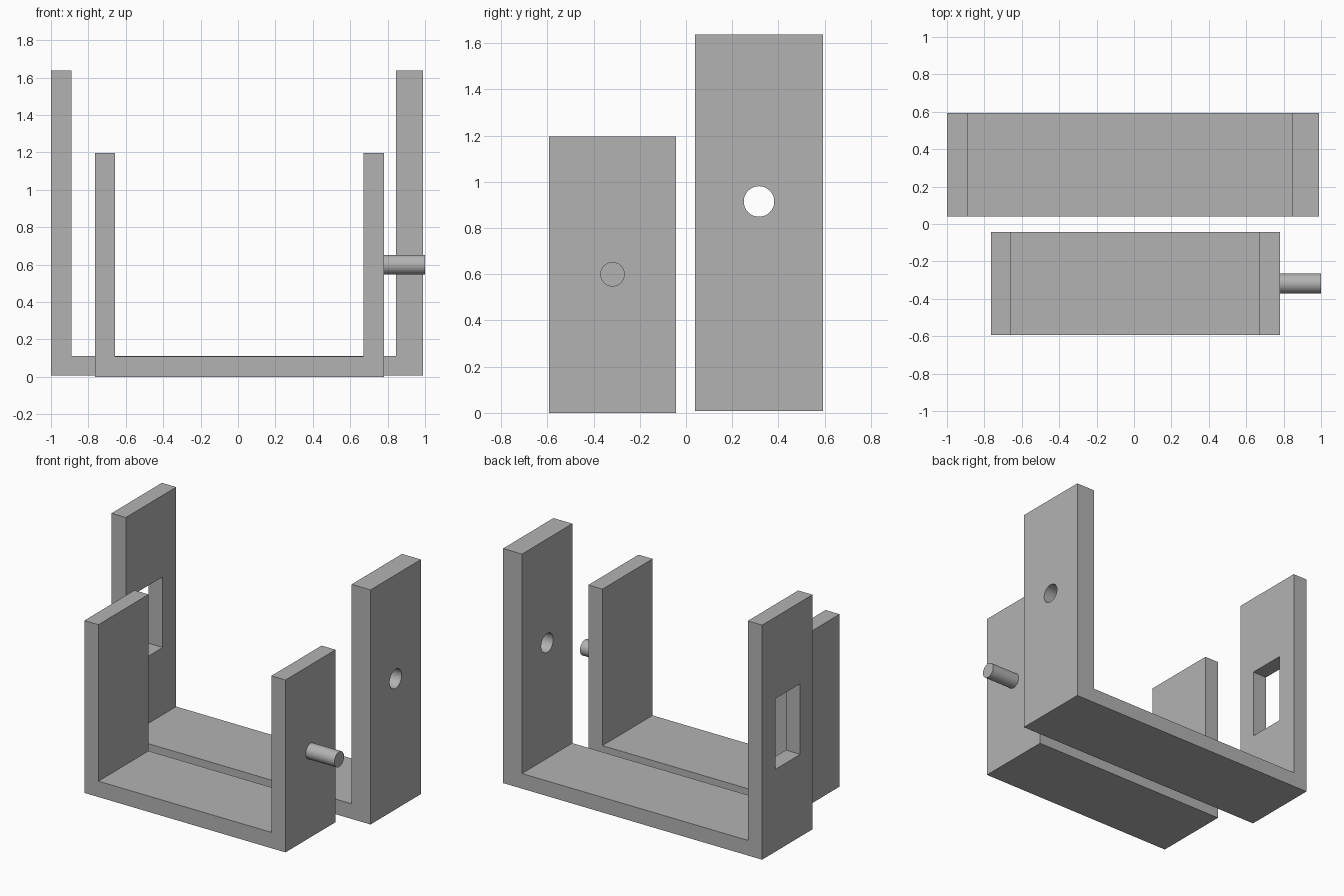
import bpy, bmesh, math
from mathutils import Matrix

if "Cube" in bpy.data.objects:
    bpy.data.objects.remove(bpy.data.objects["Cube"], do_unlink=True)

GREY = (0.45, 0.45, 0.45, 1)
grey = bpy.data.materials.new("plain grey")
grey.use_nodes = True
grey.diffuse_color = GREY
grey.node_tree.nodes["Principled BSDF"].inputs["Base Color"].default_value = GREY


def add_object(name, bm):
    bmesh.ops.recalc_face_normals(bm, faces=bm.faces)
    mesh = bpy.data.meshes.new(name)
    bm.to_mesh(mesh)
    bm.free()
    mesh.materials.append(grey)
    obj = bpy.data.objects.new(name, mesh)
    bpy.context.collection.objects.link(obj)
    return obj


def u_bracket(name, x_outer, x_inner, y_range, z_bottom, z_floor, z_top):
    """U-shaped profile in XZ, extruded along Y."""
    (xa, xd), (xb, xc), (y0, y1) = x_outer, x_inner, y_range
    profile = [(xa, z_bottom), (xd, z_bottom), (xd, z_top), (xc, z_top),
               (xc, z_floor), (xb, z_floor), (xb, z_top), (xa, z_top)]
    bm = bmesh.new()
    face = bm.faces.new([bm.verts.new((x, y0, z)) for x, z in profile])
    side = bmesh.ops.extrude_face_region(bm, geom=[face])["geom"]
    verts = [v for v in side if isinstance(v, bmesh.types.BMVert)]
    bmesh.ops.translate(bm, verts=verts, vec=(0, y1 - y0, 0))
    return add_object(name, bm)


def x_cylinder(name, x0, x1, y, z, radius):
    bm = bmesh.new()
    place = Matrix.Translation(((x0 + x1) / 2, y, z)) @ Matrix.Rotation(math.pi / 2, 4, "Y")
    bmesh.ops.create_cone(bm, cap_ends=True, segments=48, radius1=radius,
                          radius2=radius, depth=x1 - x0, matrix=place)
    return add_object(name, bm)


def box(name, centre, size):
    bm = bmesh.new()
    bmesh.ops.create_cube(bm, size=1, matrix=Matrix.Translation(centre) @ Matrix.Diagonal((*size, 1)))
    return add_object(name, bm)


def cut(target, cutter):
    mod = target.modifiers.new("cut", "BOOLEAN")
    mod.operation = "DIFFERENCE"
    mod.solver = "EXACT"
    mod.object = cutter
    bpy.context.view_layer.objects.active = target
    bpy.ops.object.modifier_apply(modifier=mod.name)
    bpy.data.objects.remove(cutter, do_unlink=True)


def smooth(obj):
    bpy.ops.object.select_all(action="DESELECT")
    obj.select_set(True)
    bpy.context.view_layer.objects.active = obj
    bpy.ops.object.shade_smooth_by_angle(angle=math.radians(30))


# Small bracket in front, with its side pin
u_bracket("inner_bracket", (-0.765, 0.78), (-0.657, 0.672), (-0.593, -0.043), 0, 0.11, 1.197)
pin = x_cylinder("pivot_pin", 0.78, 1.0, -0.318, 0.6, 0.053)
smooth(pin)

# Tall bracket behind, with a round hole and a rectangular window
outer = u_bracket("outer_bracket", (-1, 0.99), (-0.89, 0.845), (0.04, 0.593), 0.008, 0.113, 1.637)
cut(outer, x_cylinder("hole_cutter", 0.7, 1.1, 0.316, 0.915, 0.066))
cut(outer, box("window_cutter", (-0.945, 0.31, 0.825), (0.3, 0.27, 0.49)))
smooth(outer)
